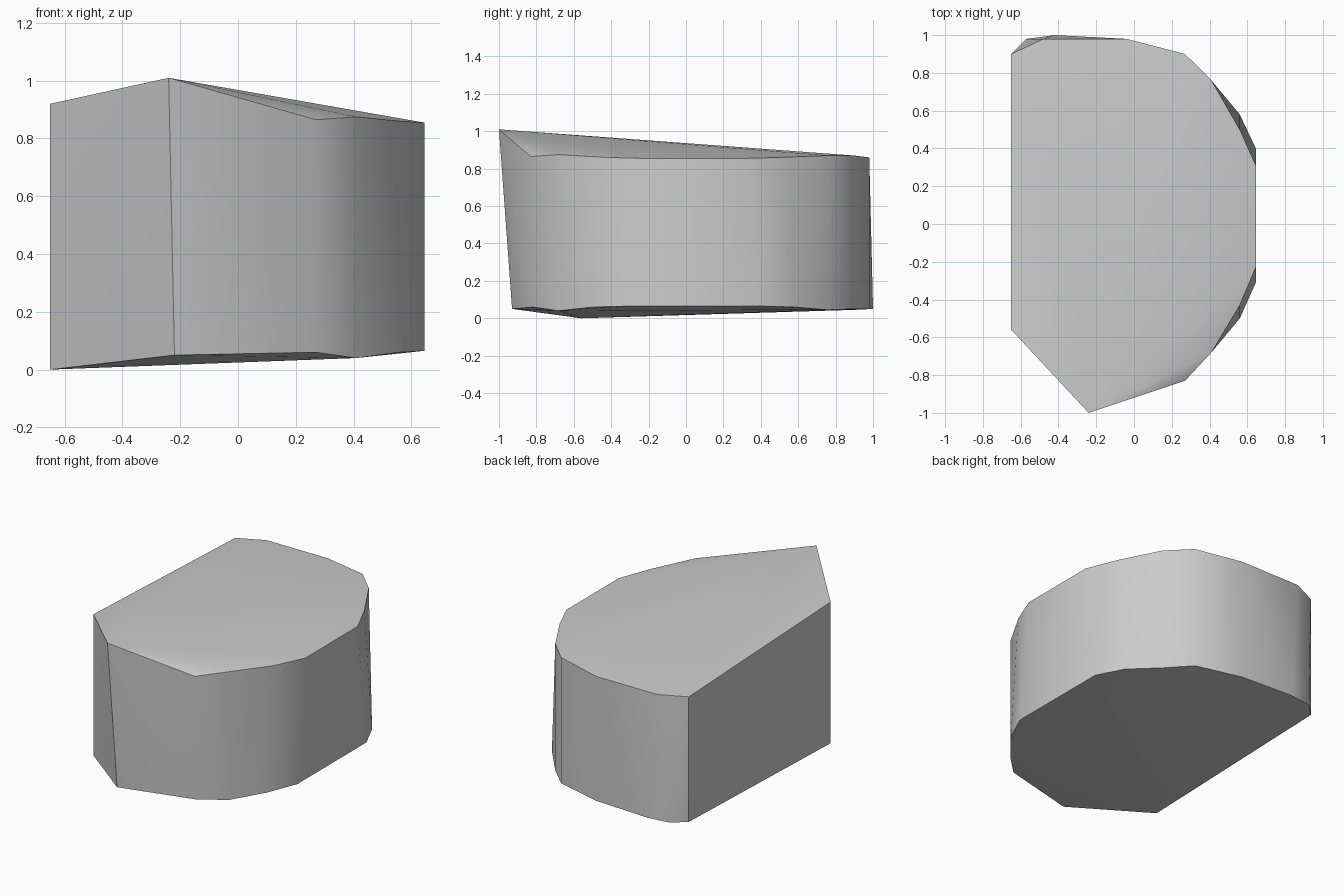
import bpy
import bmesh

cube = bpy.data.objects.get("Cube")
if cube:
    bpy.data.objects.remove(cube, do_unlink=True)

# Stone colour
stone = bpy.data.materials.new("stone_grey")
stone.use_nodes = True
colour = (0.6, 0.6, 0.6, 1)
stone.diffuse_color = colour
stone.node_tree.nodes["Principled BSDF"].inputs["Base Color"].default_value = colour

# Upper rim, with the raised front corner
top_rim = [(-.65, -.56, .92), (-.24, -1, 1.01), (.27, -.83, .865),
           (.41, -.68, .875), (.56, -.43, .86), (.645, -.23, .855),
           (.645, .31, .855), (.56, .5, .86), (.41, .76, .87),
           (.27, .9, .87), (-.04, .98, .86), (-.48, .98, .86), (-.65, .9, .86)]

# Lower rim, tilted towards the flat broken side
bottom_rim = [(-.65, -.56, 0), (-.22, -.93, .05), (.27, -.82, .06),
              (.41, -.68, .04), (.56, -.5, .06), (.645, -.31, .065),
              (.645, .4, .065), (.56, .58, .06), (.41, .76, .045),
              (.27, .9, .05), (-.04, .98, .05), (-.42, 1, .05),
              (-.57, .98, .05), (-.65, .9, .045)]

# Solid chunk wrapped around both rims
bm = bmesh.new()
for point in top_rim + bottom_rim:
    bm.verts.new(point)
hull = bmesh.ops.convex_hull(bm, input=bm.verts)
loose = [v for v in bm.verts if not v.link_faces]
bmesh.ops.delete(bm, geom=loose, context="VERTS")
bmesh.ops.recalc_face_normals(bm, faces=bm.faces)

mesh = bpy.data.meshes.new("stone_chunk")
bm.to_mesh(mesh)
bm.free()
mesh.materials.append(stone)
chunk = bpy.data.objects.new("stone_chunk", mesh)
bpy.context.collection.objects.link(chunk)

# Rounded side reads smooth while rims and broken faces stay crisp
bpy.ops.object.select_all(action="DESELECT")
chunk.select_set(True)
bpy.context.view_layer.objects.active = chunk
bpy.ops.object.shade_smooth_by_angle(angle=0.7)
